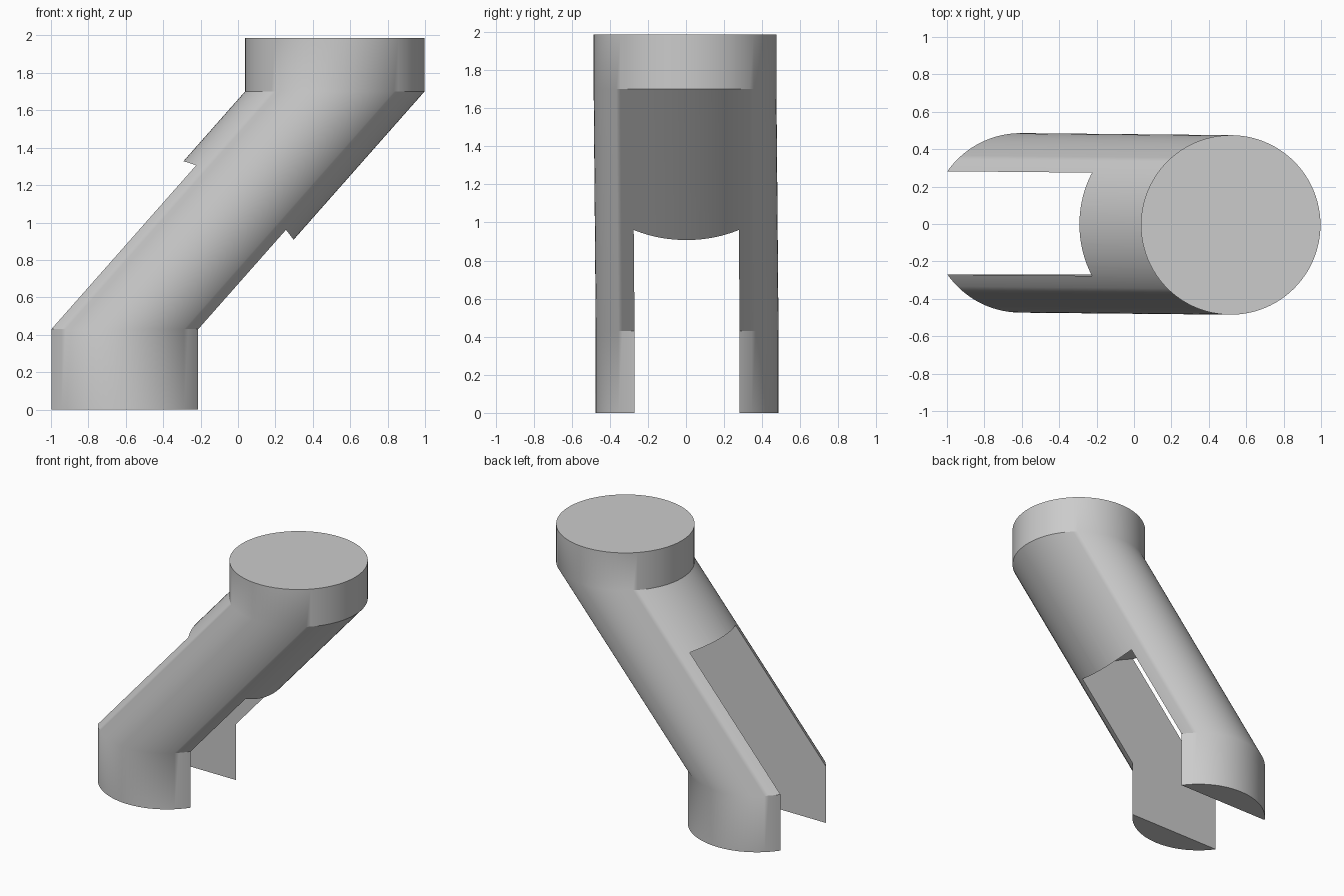
import bpy, bmesh
from math import sin, cos, pi

if "Cube" in bpy.data.objects:
    bpy.data.objects.remove(bpy.data.objects["Cube"])

R = 0.48
SIDES = 96


def make_object(name, bm):
    bmesh.ops.recalc_face_normals(bm, faces=bm.faces)
    me = bpy.data.meshes.new(name)
    bm.to_mesh(me)
    bm.free()
    ob = bpy.data.objects.new(name, me)
    bpy.context.collection.objects.link(ob)
    return ob


def loft(name, rings):
    bm = bmesh.new()
    loops = [[bm.verts.new(p) for p in ring] for ring in rings]
    for a, b in zip(loops, loops[1:]):
        n = len(a)
        for i in range(n):
            bm.faces.new((a[i], a[(i + 1) % n], b[(i + 1) % n], b[i]))
    bm.faces.new(loops[0][::-1])
    bm.faces.new(loops[-1])
    return make_object(name, bm)


def circle(cx, z):
    return [(cx + R * cos(2 * pi * i / SIDES), R * sin(2 * pi * i / SIDES), z)
            for i in range(SIDES)]


# Slanted strut: upright foot, sheared middle, upright cap
leg = loft("wheel_fork", [circle(-0.605, 0), circle(-0.605, 0.43),
                          circle(0.517, 1.70), circle(0.517, 1.987)])

# Wheel slot with round roof, centred on the axle
profile = [(-0.605 + 1.107 * cos(pi * i / 96), 0.266 + 1.107 * sin(pi * i / 96))
           for i in range(97)]
profile += [(-1.712, -0.5), (0.502, -0.5)]
cutter = loft("slot_cutter", [[(x, y, z) for x, z in profile]
                              for y in (-0.276, 0.276)])
cutter.hide_render = True

mod = leg.modifiers.new("slot", 'BOOLEAN')
mod.operation = 'DIFFERENCE'
mod.solver = 'EXACT'
mod.object = cutter
bpy.context.view_layer.objects.active = leg
bpy.ops.object.select_all(action='DESELECT')
leg.select_set(True)
bpy.ops.object.modifier_apply(modifier=mod.name)
bpy.data.objects.remove(cutter)

# Slight sideways lean of the strut
for v in leg.data.vertices:
    t = min(max((v.co.z - 0.43) / 1.27, 0), 1)
    v.co.y += 0.006 - 0.011 * t

bpy.ops.object.shade_smooth_by_angle(angle=pi / 6)
